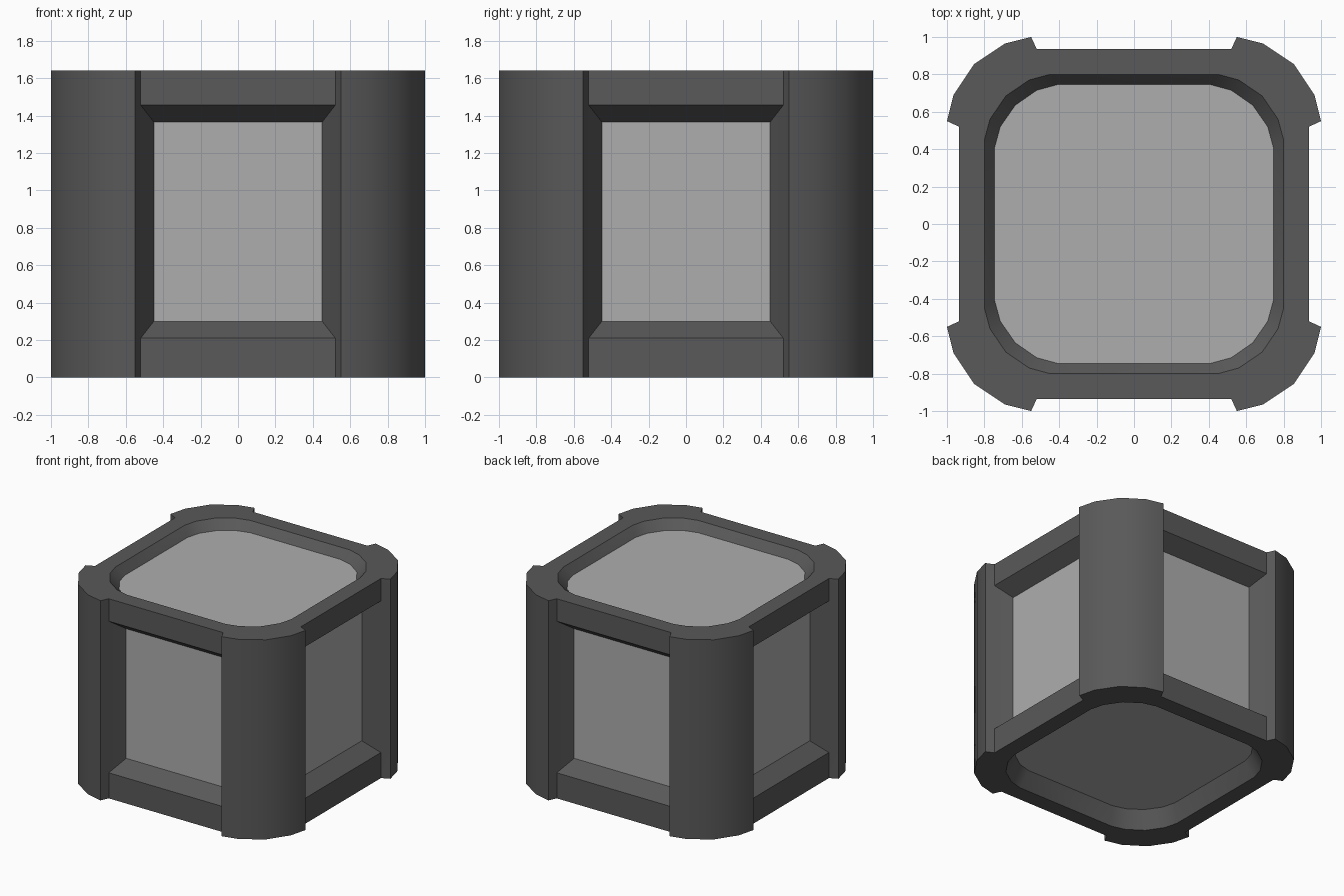
import bpy, bmesh, math
from mathutils import Matrix, Vector

cube = bpy.data.objects.get("Cube")
if cube:
    bpy.data.objects.remove(cube, do_unlink=True)

H = 1.64                      # overall height
FACE, PANEL = 0.935, 0.81     # depth of rail faces and side panels
OUT_W, IN_W = 0.52, 0.45      # half widths of the side openings
SILL, LINTEL = 0.21, 1.455    # outer heights of the side openings
P_LOW, P_HIGH = 0.30, 1.365   # panel heights
TOP_Z, BOTTOM_Z = H - 0.07, 0.14


def material(name, value):
    mat = bpy.data.materials.new(name)
    mat.use_nodes = True
    color = (value, value, value, 1)
    mat.diffuse_color = color
    mat.node_tree.nodes["Principled BSDF"].inputs["Base Color"].default_value = color
    return mat


dark = material("dark grey", 0.10)
light = material("light grey", 0.42)


def mirrored(half):
    """Complete a corner profile across its diagonal."""
    return half + [(y, x) for x, y in reversed(half[:-1])]


# Corner profiles, running from the +x side to the +y side
POST = mirrored([(FACE, OUT_W), (1, 0.55), (0.965, 0.69), (0.855, 0.855)])
RIM = mirrored([(0.80, 0.45), (0.77, 0.56), (0.685, 0.685)])
FLOOR = mirrored([(0.745, 0.41), (0.715, 0.52), (0.635, 0.635)])


def at(profile, z):
    return [Vector((x, y, z)) for x, y in profile]


def turn(points, k):
    rot = Matrix.Rotation(k * math.pi / 2, 3, 'Z')
    return [rot @ p for p in points]


def loop(profile, z):
    return [p for k in range(4) for p in turn(at(profile, z), k)]


def build(name, polygons, mat, recalc=False):
    bm = bmesh.new()
    for poly in polygons:
        bm.faces.new([bm.verts.new(p) for p in poly])
    bmesh.ops.remove_doubles(bm, verts=bm.verts, dist=0.0005)
    if recalc:
        bmesh.ops.recalc_face_normals(bm, faces=bm.faces)
    mesh = bpy.data.meshes.new(name)
    bm.to_mesh(mesh)
    bm.free()
    mesh.materials.append(mat)
    obj = bpy.data.objects.new(name, mesh)
    bpy.context.collection.objects.link(obj)
    return obj


def rect(depth, half, low, high):
    """Upright rectangle facing +x."""
    return [Vector((depth, y, z)) for y, z in
            ((-half, low), (half, low), (half, high), (-half, high))]


def quarter():
    """One corner post, one side surround and their share of both rims."""
    polys = []
    # Post walls
    for low, high in ((0, SILL), (SILL, LINTEL), (LINTEL, H)):
        a, b = at(POST, low), at(POST, high)
        polys += [[a[i], a[i + 1], b[i + 1], b[i]] for i in range(len(a) - 1)]
    # Lower and upper rails
    polys += [rect(FACE, OUT_W, 0, SILL), rect(FACE, OUT_W, LINTEL, H)]
    # Sloped sides of the opening
    outer = rect(FACE, OUT_W, SILL, LINTEL)
    inner = rect(PANEL, IN_W, P_LOW, P_HIGH)
    for i in range(4):
        j = (i + 1) % 4
        polys.append([outer[i], outer[j], inner[j], inner[i]])
    # Flat rims and sloped recess walls
    for z, floor_z in ((H, TOP_Z), (0, BOTTOM_Z)):
        post, rim, floor = at(POST, z), at(RIM, z), at(FLOOR, floor_z)
        polys.append(post + rim[::-1])
        prev_post, prev_rim, prev_floor = (turn(p, -1)[-1] for p in (post, rim, floor))
        polys.append([prev_post, post[0], rim[0], prev_rim])
        rim, floor = [prev_rim] + rim, [prev_floor] + floor
        polys += [[rim[i], rim[i + 1], floor[i + 1], floor[i]]
                  for i in range(len(rim) - 1)]
    return polys


# Frame with four corner posts
frame = build("frame", [turn(p, k) for k in range(4) for p in quarter()], dark, True)
bpy.ops.object.select_all(action='DESELECT')
frame.select_set(True)
bpy.context.view_layer.objects.active = frame
bpy.ops.object.shade_smooth_by_angle(angle=math.radians(40))

# Inset panels
for k, side in enumerate(("left", "back", "right", "front")):
    build(side + "_panel", [turn(rect(PANEL, IN_W, P_LOW, P_HIGH), k)], light)
build("top_panel", [loop(FLOOR, TOP_Z)], light)
build("bottom_panel", [loop(FLOOR, BOTTOM_Z)[::-1]], light)
